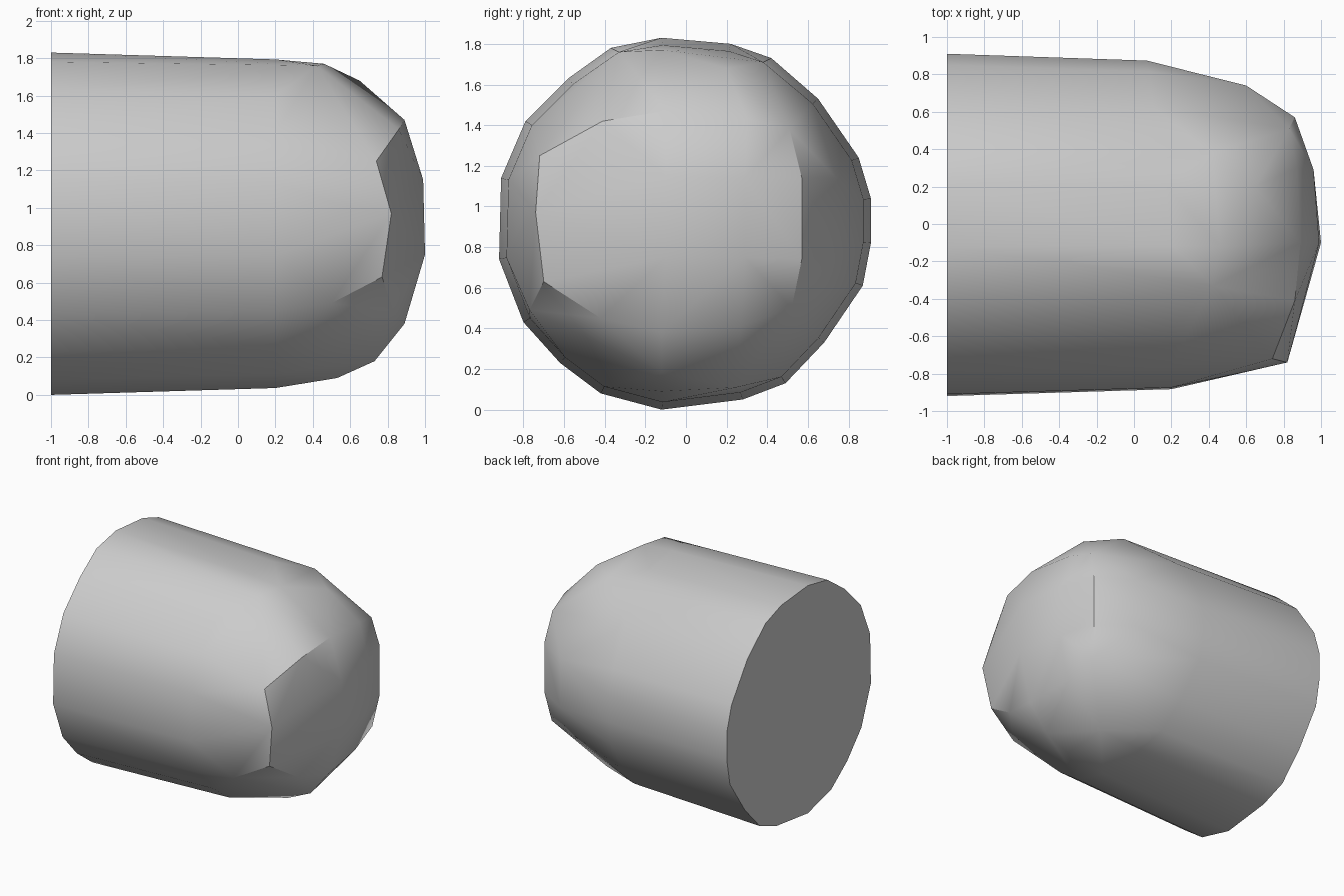
import bpy
import bmesh
import math
from mathutils import Vector

if "Cube" in bpy.data.objects:
    bpy.data.objects.remove(bpy.data.objects["Cube"], do_unlink=True)


def make_material(name, colour):
    material = bpy.data.materials.new(name)
    material.use_nodes = True
    material.diffuse_color = colour
    material.node_tree.nodes["Principled BSDF"].inputs["Base Color"].default_value = colour
    return material


def convex_body(name, points, material):
    """Wrap a faceted skin around the points and shade it smooth."""
    bm = bmesh.new()
    for point in points:
        bm.verts.new(point)
    hull = bmesh.ops.convex_hull(bm, input=bm.verts, use_existing_faces=False)
    unused = [item for item in set(hull["geom_interior"] + hull["geom_unused"])
              if isinstance(item, bmesh.types.BMVert)]
    bmesh.ops.delete(bm, geom=unused, context="VERTS")
    # Merge the flat base into a single face
    bmesh.ops.dissolve_limit(bm, angle_limit=math.radians(0.5),
                             verts=bm.verts, edges=bm.edges)
    bmesh.ops.recalc_face_normals(bm, faces=bm.faces)
    mesh = bpy.data.meshes.new(name)
    bm.to_mesh(mesh)
    bm.free()
    mesh.materials.append(material)
    body = bpy.data.objects.new(name, mesh)
    bpy.context.collection.objects.link(body)
    bpy.ops.object.select_all(action="DESELECT")
    body.select_set(True)
    bpy.context.view_layer.objects.active = body
    bpy.ops.object.shade_smooth_by_angle(angle=math.radians(30))
    return body


# Base outline as y, z in hundredths
outline = [
    (-12, 183), (22, 180), (42, 173), (65, 153), (85, 124),
    (91, 104), (91, 82), (87, 61), (68, 33), (49, 13),
    (28, 5), (-12, 0), (-42, 8), (-62, 23), (-80, 43),
    (-92, 74), (-91, 114), (-79, 142), (-58, 163), (-37, 178),
]
base_ring = [Vector((-1, y / 100, z / 100)) for y, z in outline]

# Slightly narrower ring where the straight wall ends, leaning on the back side
centre = Vector((0, 0, 0.915))
wall_ring = []
for corner in base_ring:
    point = centre + (corner - centre) * 0.96
    point.x = 0.2 - 0.15 * max(0, point.y)
    wall_ring.append(point)

# Rounded shoulder and domed end as x, y, z in hundredths
shoulder = [
    (46, -12, 177), (42, -33, 176), (42, 38, 171), (65, 20, 168),
    (60, 74, 114), (60, 74, 75), (53, -12, 9), (53, 25, 11),
    (73, -12, 18), (50, -77, 49), (60, -79, 100), (74, -72, 125),
]
dome = [
    (83, 51, 138), (87, 30, 143), (89, -10, 147), (86, -41, 142),
    (82, -74, 97), (77, -70, 63), (83, -42, 45), (89, -12, 38),
    (85, 27, 41), (83, 52, 50), (86, 57, 74), (86, 57, 114),
    (96, 29, 114), (96, 29, 75), (99, -10, 115), (100, -10, 75),
]
end_points = [Vector(point) / 100 for point in shoulder + dome]

grey = make_material("plain grey", (0.6, 0.6, 0.6, 1))
convex_body("rounded_plug", base_ring + wall_ring + end_points, grey)
